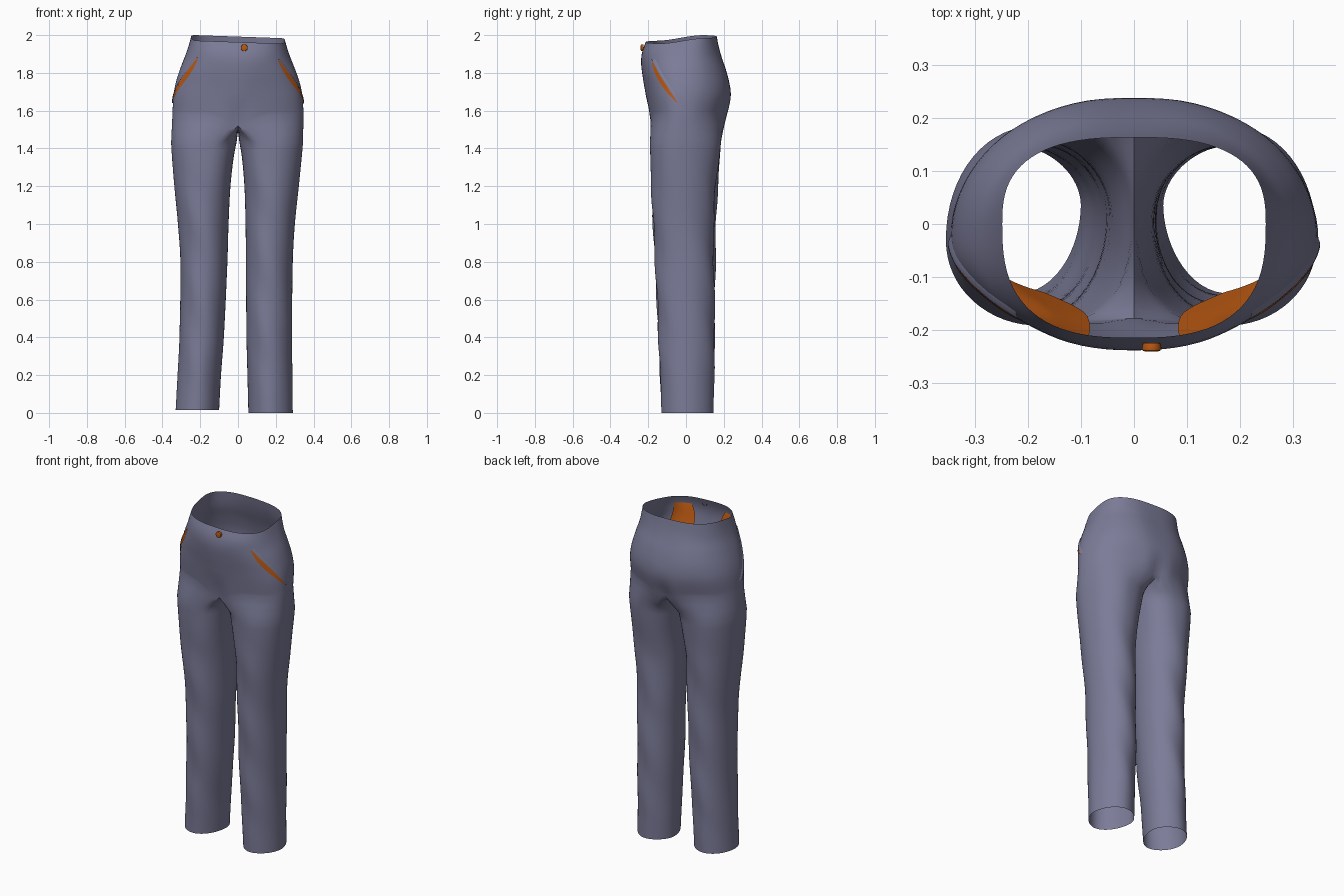
import bpy, bmesh, math
from mathutils import Vector

if "Cube" in bpy.data.objects:
    bpy.data.objects.remove(bpy.data.objects["Cube"])


def material(name, rgb):
    m = bpy.data.materials.new(name)
    m.diffuse_color = (*rgb, 1)
    m.use_nodes = True
    m.node_tree.nodes["Principled BSDF"].inputs["Base Color"].default_value = m.diffuse_color
    return m


CLOTH = material("slate cloth", (0.20, 0.20, 0.315))
ORANGE = material("burnt orange", (0.50, 0.10, 0.006))

# hip sections: z, half width, widest y, front y, back y, roundness
HIPS = [(1.58, .347, -.03, -.192, .216, 2.1), (1.68, .342, -.03, -.205, .238, 2.15),
        (1.75, .330, -.03, -.216, .236, 2.15), (1.83, .306, -.03, -.230, .216, 2.2),
        (1.90, .279, -.02, -.238, .190, 2.3), (1.95, .262, -.01, -.232, .174, 2.5),
        (2.00, .248, 0, -.214, .163, 2.7)]
# leg sections: z, outer x, inner x, front y, back y, outer widest y, inner widest y, roundness
RIGHT = [(1.43, .344, .008, -.191, .185, -.03, .00, 2.05), (1.36, .338, .020, -.189, .178, -.03, .00, 2.05),
         (1.2, .322, .034, -.184, .158, -.02, .00, 2.05), (1.0, .301, .040, -.174, .146, -.01, .01, 2.05),
         (.8, .290, .042, -.163, .148, 0, .01, 2.05), (.4, .286, .045, -.145, .152, 0, .02, 2.0),
         (.2, .288, .050, -.137, .149, 0, .03, 1.9), (0.0, .290, .055, -.130, .146, 0, .035, 1.85)]
LEFT = [(1.43, .354, .008, -.191, .185, -.03, .00, 2.05), (1.36, .350, .022, -.189, .180, -.03, .00, 2.05),
        (1.2, .337, .040, -.184, .168, -.02, .00, 2.05), (1.0, .318, .050, -.174, .160, -.01, .01, 2.05),
        (.8, .305, .056, -.163, .155, 0, .01, 2.05), (.4, .310, .075, -.145, .150, 0, .02, 2.0),
        (.2, .320, .090, -.137, .148, 0, .03, 1.9), (.015, .330, .100, -.130, .145, 0, .035, 1.9)]


def smooth(t):
    t = max(0, min(1, t))
    return t * t * (3 - 2 * t)


def sample(table, z):
    """Smooth (cubic) interpolation of a section table by height."""
    rows = sorted(table)
    z = max(rows[0][0], min(rows[-1][0], z))
    i = max(k for k in range(len(rows) - 1) if rows[k][0] <= z)
    a, b = rows[i], rows[i + 1]
    p, q = rows[max(i - 1, 0)], rows[min(i + 2, len(rows) - 1)]
    h = b[0] - a[0]
    t = (z - a[0]) / h
    out = []
    for k in range(1, len(a)):
        m0 = (b[k] - p[k]) / (b[0] - p[0]) * h
        m1 = (q[k] - a[k]) / (q[0] - a[0]) * h
        out.append((2*t**3 - 3*t*t + 1) * a[k] + (t**3 - 2*t*t + t) * m0
                   + (3*t*t - 2*t**3) * b[k] + (t**3 - t*t) * m1)
    return out


def power(v, n):
    return math.copysign(abs(v) ** (2 / n), v) if abs(v) > 1e-9 else 0.0


def hip_point(u, v, side, off=0.0):
    """Point on the hips: u 0 front centre to 1 back centre, v 0 crotch to 1 waist."""
    a, ym, yf, yb, n = sample(HIPS, 1.58 + .42 * v)
    phi = math.pi * (u - .5)
    x, s = a * power(math.cos(phi), n), power(math.sin(phi), n)
    y = ym + s * (yb - ym if s > 0 else ym - yf)
    # shallow centre dent, and the seam line dropping towards the crotch
    dent = math.exp(-(x / .05) ** 2) * (1 - smooth(v / .4))
    y -= dent * (.026 if s > 0 else -.014)
    bottom = 1.58 - .06 * math.exp(-(x / .10) ** 2)
    top = 1.963 - .035 * side * x + .029 * smooth((y + .15) / .25)
    out = Vector((math.cos(phi), math.sin(phi), 0)) * off
    return Vector((side * (x + out.x), y + out.y, bottom + v * (top - bottom)))


def finish(name, bm, mat, angle=50):
    bmesh.ops.remove_doubles(bm, verts=bm.verts, dist=1e-5)
    bmesh.ops.recalc_face_normals(bm, faces=bm.faces)
    me = bpy.data.meshes.new(name)
    bm.to_mesh(me)
    bm.free()
    me.materials.append(mat)
    ob = bpy.data.objects.new(name, me)
    bpy.context.collection.objects.link(ob)
    bpy.ops.object.select_all(action='DESELECT')
    ob.select_set(True)
    bpy.context.view_layer.objects.active = ob
    bpy.ops.object.shade_smooth_by_angle(angle=math.radians(angle))
    return ob


def skin(bm, rings, closed):
    """Quads between successive rows of points."""
    rows = [[bm.verts.new(p) for p in r] for r in rings]
    n = len(rows[0])
    for r0, r1 in zip(rows, rows[1:]):
        for j in range(n if closed else n - 1):
            k = (j + 1) % n
            bm.faces.new((r0[j], r0[k], r1[k], r1[j]))


# trousers: hip halves and legs sharing the crotch curve
M, K = 41, 15
bm = bmesh.new()
for side, table in ((1, RIGHT), (-1, LEFT)):
    hips = [[hip_point(j / (M - 1), i / 20, side) for j in range(M)] for i in range(21)]
    skin(bm, hips, False)
    first = list(hips[0])
    back, front = first[-1], first[0]
    for k in range(1, K + 1):
        t = k / (K + 1)
        p = back.lerp(front, t)
        p.x = 0
        p.z -= .03 * math.sin(math.pi * t) ** .7
        first.append(p)
    legs = []
    low = table[-1][0]
    for i in range(37):
        z = 1.43 + (low - 1.43) * i / 36
        xo, xi, yf, yb, yo, yi, n = sample(table, z)
        end = math.radians(115 + 20 * smooth(i / 8))
        ring = []
        for j in range(M + K):
            if j < M:
                th = -end + 2 * end * j / (M - 1)
            else:
                th = end + (2 * math.pi - 2 * end) * (j - M + 1) / (K + 1)
            # inner side is fuller near the crotch
            m = n if math.cos(th) > 0 else n + .5 * smooth((z - 1.1) / .33)
            c, s = power(math.cos(th), m), power(math.sin(th), m)
            ym = (yo + yi) / 2 + (yo - yi) / 2 * math.cos(th)
            y = ym + s * (yb - ym if s > 0 else ym - yf)
            # shallow cloth folds around the knee
            y += s * .004 * math.sin(z * 16 + 3 * th * side) * smooth((1.4 - z) * 3) * smooth(z * 3)
            ring.append(Vector((side * ((xo + xi) / 2 + c * (xo - xi) / 2), y, z)))
        legs.append(ring)
    blend = [[a.lerp(b, f) for a, b in zip(first, legs[0])] for f in (.33, .67)]
    skin(bm, [first] + blend + legs, True)
finish("trousers", bm, CLOTH)

for side, word in ((1, "right"), (-1, "left")):
    # pocket bag hanging inside the front, leaning inwards towards its bottom
    bm = bmesh.new()
    rows = []
    for i in range(13):
        f = i / 12
        v = .12 + .76 * f
        u0 = .085 + .06 * abs(2 * f - 1.2) ** 3
        u1 = .42 - .16 * smooth(f * 1.6)
        rows.append([hip_point(u0 + (u1 - u0) * j / 12, v, side,
                               -.004 - .048 * (1 - f) ** .6 * (1 - .7 * smooth((j - 5) / 7)))
                     for j in range(13)])
    skin(bm, rows, False)
    finish("pocket_bag_" + word, bm, ORANGE)

    # slanted pocket opening and its raised cloth lip
    gap, lip = [], []
    for i in range(21):
        t = i / 20
        u = .258 + .225 * t - .03 * math.sin(math.pi * t)
        v = .78 - .63 * t
        w = .027 * math.sin(math.pi * t) ** .7
        gap.append([hip_point(u + w * k, v, side, .004) for k in (-1, 0, 1)])
        lip.append([hip_point(u + w + d, v, side, o)
                    for d, o in ((-.004, .006), (.008, .006), (.03, -.001))])
    bm = bmesh.new()
    skin(bm, gap, False)
    finish("pocket_opening_" + word, bm, ORANGE)
    bm = bmesh.new()
    skin(bm, lip, False)
    finish("pocket_lip_" + word, bm, CLOTH)

# waist button
bm = bmesh.new()
profile = [(.0001, -.240), (.012, -.240), (.017, -.238), (.018, -.234), (.016, -.224)]
skin(bm, [[Vector((.033 + r * math.cos(a * math.tau / 24), y, 1.933 + r * math.sin(a * math.tau / 24)))
           for a in range(24)] for r, y in profile], True)
finish("waist_button", bm, ORANGE)
